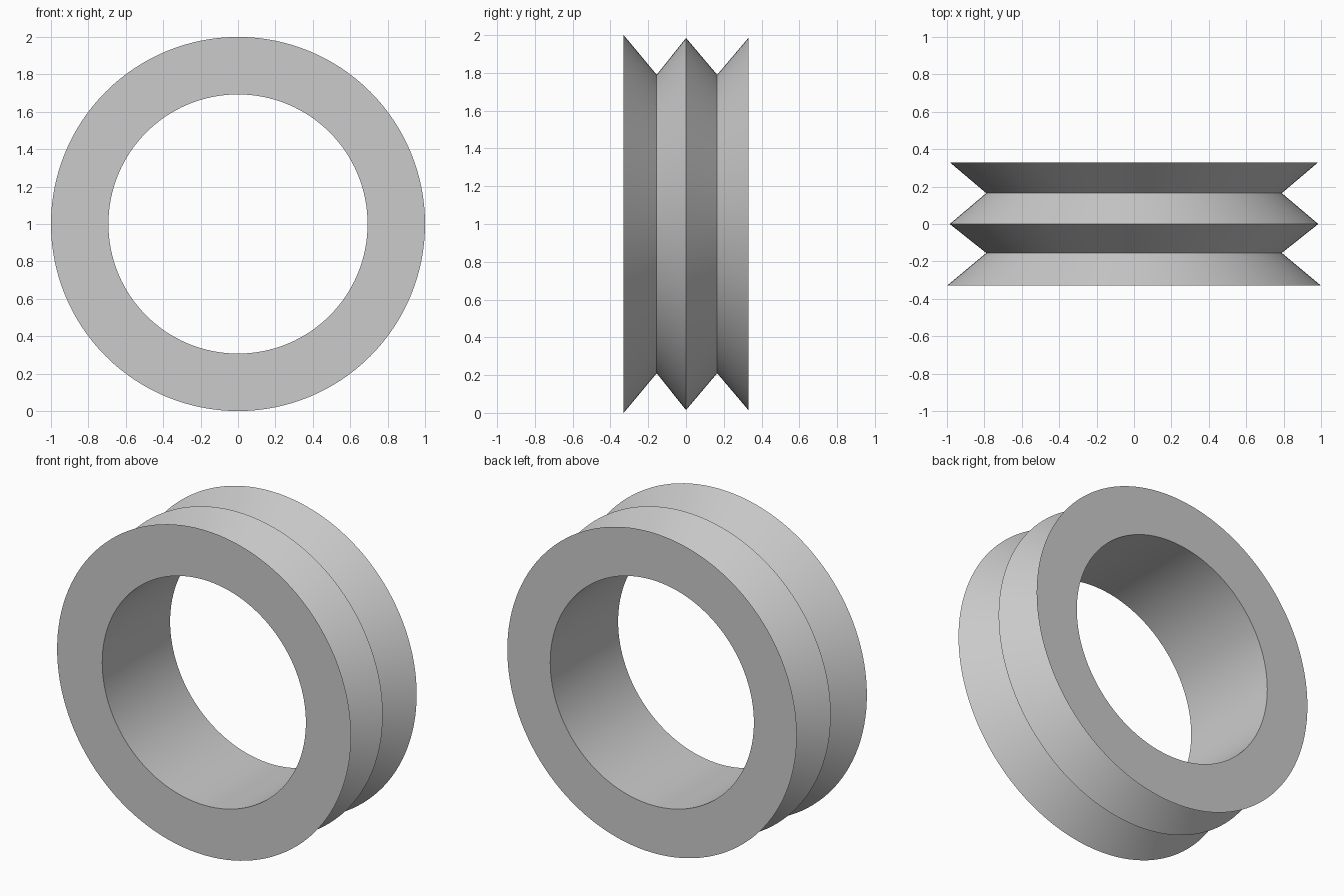
import bpy
import bmesh
import math
from mathutils import Matrix, Vector

cube = bpy.data.objects.get("Cube")
if cube:
    bpy.data.objects.remove(cube, do_unlink=True)

SEGMENTS = 128
BORE = 0.693
HALF_WIDTH = 0.33

# Plain grey material
grey = bpy.data.materials.new("light_grey")
grey.use_nodes = True
colour = (0.6, 0.6, 0.6, 1.0)
grey.diffuse_color = colour
grey.node_tree.nodes["Principled BSDF"].inputs["Base Color"].default_value = colour

# Closed cross-section as (radius, y): two V grooves outside, straight bore inside
profile = [
    (1.0, -HALF_WIDTH),
    (0.79, -0.155),
    (0.985, 0.0),
    (0.79, 0.165),
    (0.985, HALF_WIDTH),
    (BORE, HALF_WIDTH),
    (BORE, -HALF_WIDTH),
]

# Revolve the section around the y axis
bm = bmesh.new()
rings = []
for i in range(SEGMENTS):
    turn = Matrix.Rotation(math.tau * i / SEGMENTS, 3, "Y")
    rings.append([bm.verts.new(turn @ Vector((r, y, 0)) + Vector((0, 0, 1)))
                  for r, y in profile])
count = len(profile)
for i in range(SEGMENTS):
    a, b = rings[i], rings[(i + 1) % SEGMENTS]
    for j in range(count):
        k = (j + 1) % count
        bm.faces.new((a[j], a[k], b[k], b[j]))
bmesh.ops.recalc_face_normals(bm, faces=bm.faces)

mesh = bpy.data.meshes.new("grooved_ring")
bm.to_mesh(mesh)
bm.free()
mesh.materials.append(grey)
ring = bpy.data.objects.new("grooved_ring", mesh)
bpy.context.collection.objects.link(ring)

# Smooth round surfaces, crisp ridges and rims
bpy.ops.object.select_all(action="DESELECT")
ring.select_set(True)
bpy.context.view_layer.objects.active = ring
bpy.ops.object.shade_smooth_by_angle(angle=math.radians(30))
